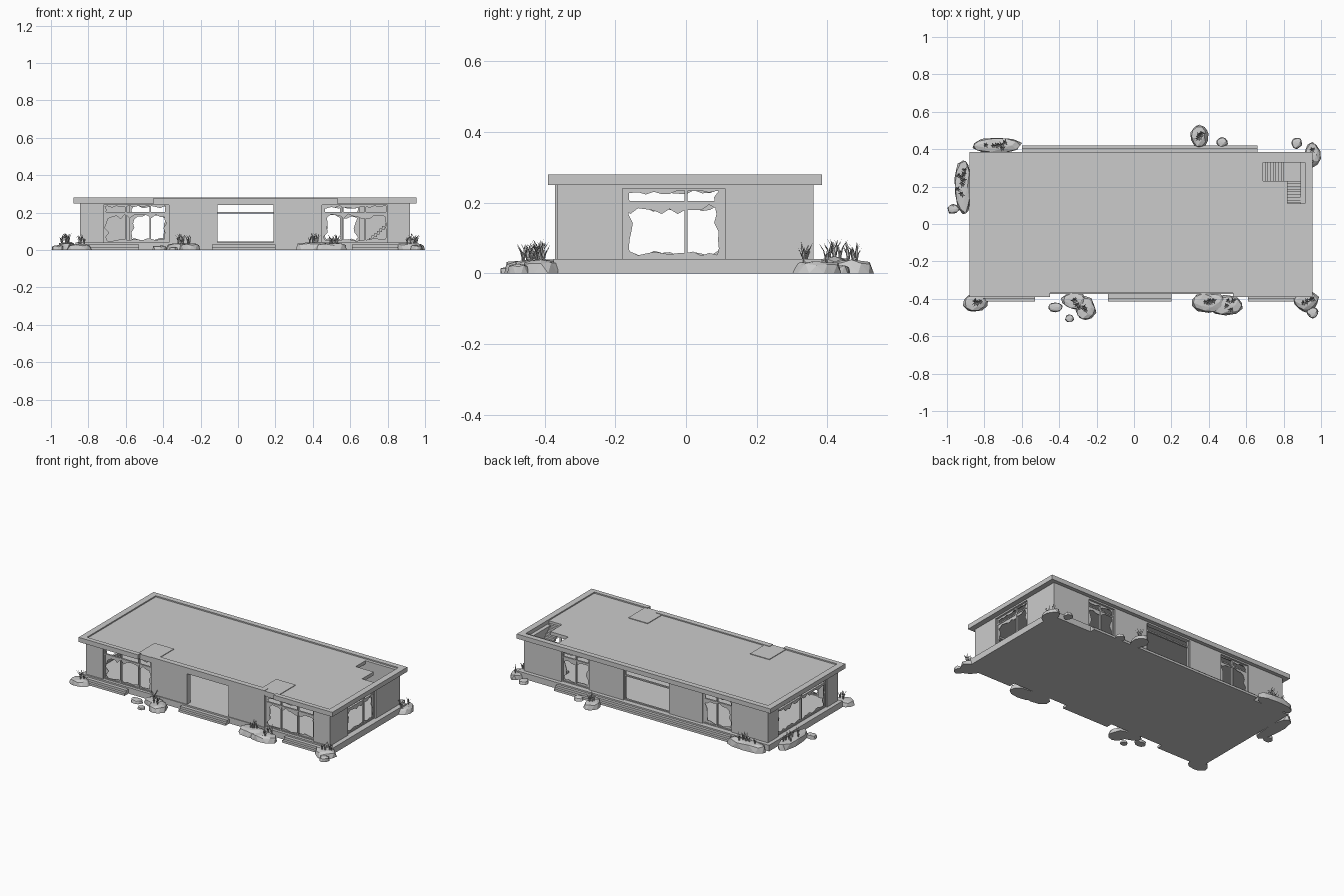
import bpy, bmesh, math, random
from mathutils import Vector, noise

if "Cube" in bpy.data.objects:
    bpy.data.objects.remove(bpy.data.objects["Cube"])

random.seed(7)


def mesh_object(name, bm):
    bmesh.ops.recalc_face_normals(bm, faces=bm.faces)
    me = bpy.data.meshes.new(name)
    bm.to_mesh(me)
    bm.free()
    ob = bpy.data.objects.new(name, me)
    bpy.context.collection.objects.link(ob)
    return ob


def boxes(name, items):
    """One object from several (x0, x1, y0, y1, z0, z1) blocks."""
    bm = bmesh.new()
    for x0, x1, y0, y1, z0, z1 in items:
        vs = bmesh.ops.create_cube(bm, size=1)["verts"]
        for v in vs:
            v.co = ((x0 + x1) / 2 + v.co.x * (x1 - x0),
                    (y0 + y1) / 2 + v.co.y * (y1 - y0),
                    (z0 + z1) / 2 + v.co.z * (z1 - z0))
    return mesh_object(name, bm)


def block(axis, a, b, p, q, z0, z1):
    """Block running a..b along axis, p..q across it."""
    return (a, b, p, q, z0, z1) if axis == "x" else (p, q, a, b, z0, z1)


def wall(name, axis, a, b, p, q, top, openings):
    items, u = [], a
    for s, e in openings:
        items += [block(axis, u, s, p, q, 0.04, top),
                  block(axis, s, e, p, q, 0.24, top)]
        u = e
    items.append(block(axis, u, b, p, q, 0.04, top))
    boxes(name, items)


def frame(name, axis, a, b, mid, posts, transom=0.2):
    """Window bars: sill, jambs, posts and transom."""
    p, q, t = mid - 0.006, mid + 0.006, 0.004
    items = [block(axis, a, b, p, q, transom - t, transom + t),
             block(axis, a, b, p, q, 0.04, 0.047)]
    for u in [a + t, b - t] + posts:
        items.append(block(axis, u - t, u + t, p, q, 0.04, 0.24))
    boxes(name, items)


def shards(name, axis, a, b, mid, transom=0.2):
    """Broken glass left around the panes."""
    bm = bmesh.new()

    def strip(s, e, inward, depth):
        s, e, inward = Vector(s), Vector(e), Vector(inward)
        n = max(4, int((e - s).length / 0.022))
        prev = None
        for i in range(n + 1):
            o = s.lerp(e, i / n)
            d = random.uniform(0.15, 1) * depth
            pair = []
            for c in (o, o + inward * d):
                pair.append(bm.verts.new((c.x, mid, c.y) if axis == "x" else (mid, c.x, c.y)))
            if prev:
                bm.faces.new((prev[0], pair[0], pair[1], prev[1]))
            prev = pair

    strip((a, 0.24), (b, 0.24), (0, -1), 0.018)
    strip((a, transom), (b, transom), (0, -1), 0.035)
    strip((a, 0.045), (b, 0.045), (0, 1), 0.02)
    strip((a, 0.045), (a, 0.24), (1, 0), 0.032)
    strip((b, 0.045), (b, 0.24), (-1, 0), 0.032)
    ob = mesh_object(name, bm)
    mod = ob.modifiers.new("thickness", "SOLIDIFY")
    mod.thickness = 0.004
    mod.offset = 0


# Floor slab and steps
boxes("floor_slab", [(-0.87, 0.95, -0.375, 0.385, 0.0, 0.04)])
steps = []
for x0, x1 in ((-0.82, -0.53), (-0.14, 0.20), (0.61, 0.92)):
    steps += [(x0, x1, -0.415, -0.37, 0, 0.015), (x0, x1, -0.398, -0.37, 0, 0.03)]
steps += [(-0.60, 0.66, 0.38, 0.42, 0, 0.015), (-0.60, 0.66, 0.38, 0.403, 0, 0.03)]
boxes("entry_steps", steps)

# Walls with openings
wall("left_wing_front_wall", "x", -0.845, -0.37, -0.365, -0.335, 0.255, [(-0.72, -0.37)])
wall("right_wing_front_wall", "x", 0.45, 0.92, -0.365, -0.335, 0.255, [(0.45, 0.80)])
wall("centre_front_wall", "x", -0.37, 0.45, -0.37, -0.335, 0.279, [(-0.11, 0.19)])
wall("back_wall", "x", -0.845, 0.92, 0.33, 0.36, 0.255,
     [(-0.58, -0.37), (-0.13, 0.20), (0.45, 0.65)])
wall("right_wall", "y", -0.335, 0.33, 0.89, 0.92, 0.255, [(-0.18, 0.11)])
wall("left_wall", "y", -0.335, 0.33, -0.845, -0.815, 0.255, [(-0.25, 0.25)])

# Window bars and broken glass
windows = [
    ("front_left", "x", -0.72, -0.37, -0.35, [-0.60, -0.47]),
    ("front_right", "x", 0.45, 0.80, -0.35, [0.56, 0.68]),
    ("back_left", "x", -0.58, -0.37, 0.345, [-0.47]),
    ("back_right", "x", 0.45, 0.65, 0.345, [0.55]),
    ("right", "y", -0.18, 0.11, 0.905, [0.0]),
    ("left", "y", -0.25, 0.25, -0.83, [0.0]),
]
for nm, ax, a, b, mid, posts in windows:
    frame(nm + "_window_bars", ax, a, b, mid, posts)
    shards(nm + "_broken_glass", ax, a, b, mid)
frame("back_centre_window_bars", "x", -0.13, 0.20, 0.345, [])

# Roof deck with a stairwell gap, rim, and the two roof patches
boxes("roof_deck", [
    (-0.845, 0.69, -0.365, 0.36, 0.25, 0.272),
    (0.69, 0.915, -0.365, 0.11, 0.25, 0.272),
    (0.69, 0.82, 0.11, 0.23, 0.25, 0.272),
    (0.69, 0.915, 0.33, 0.36, 0.25, 0.272)])
boxes("roof_rim", [
    (-0.88, 0.955, 0.35, 0.385, 0.25, 0.28),
    (-0.88, -0.84, -0.39, 0.35, 0.25, 0.28),
    (0.915, 0.955, -0.39, 0.35, 0.25, 0.28),
    (-0.84, -0.45, -0.39, -0.36, 0.25, 0.28),
    (0.53, 0.915, -0.39, -0.36, 0.25, 0.28)])
boxes("roof_patches", [(x, x + 0.14, -0.368, -0.19, 0.252, 0.276) for x in (-0.47, 0.41)])

# L-shaped stairs going down from the roof
stair = []
for i in range(8):
    z = 0.26 - i * 0.013
    y = 0.115 + i * 0.0144
    stair.append((0.82, 0.905, y, y + 0.0144, z - 0.02, z))
stair.append((0.80, 0.905, 0.23, 0.33, 0.13, 0.155))
for i in range(8):
    z = 0.142 - i * 0.013
    x = 0.80 - i * 0.0144
    stair.append((x - 0.0144, x, 0.23, 0.33, z - 0.02, z))
boxes("roof_stairs", stair)


# Rocks: x, y, half width, half depth, height, grass clumps
rocks = [
    (-0.73, 0.42, 0.14, 0.042, 0.05, 7), (-0.915, 0.20, 0.047, 0.145, 0.045, 8),
    (-0.967, 0.08, 0.032, 0.026, 0.028, 0), (0.35, 0.468, 0.05, 0.062, 0.04, 4),
    (0.47, 0.437, 0.03, 0.027, 0.025, 0), (0.87, 0.432, 0.03, 0.03, 0.025, 0),
    (0.955, 0.37, 0.044, 0.066, 0.035, 4), (-0.85, -0.42, 0.065, 0.05, 0.035, 4),
    (-0.42, -0.445, 0.038, 0.026, 0.025, 0), (-0.345, -0.505, 0.024, 0.02, 0.018, 0),
    (-0.32, -0.41, 0.07, 0.045, 0.04, 3), (-0.26, -0.45, 0.055, 0.065, 0.038, 3),
    (0.40, -0.42, 0.10, 0.055, 0.045, 5), (0.49, -0.435, 0.095, 0.055, 0.04, 4),
    (0.92, -0.41, 0.066, 0.06, 0.04, 4), (0.955, -0.475, 0.032, 0.03, 0.028, 0),
]


def rock(name, x, y, rx, ry, h):
    bm = bmesh.new()
    bmesh.ops.create_icosphere(bm, subdivisions=2, radius=1)
    for v in bm.verts:
        k = 1 + 0.22 * noise.noise(v.co * 1.3 + Vector((x * 9, y * 9, 3)))
        c = v.co * k
        z = min(max(c.z * 1.5, 0), 0.92 + 0.12 * noise.noise(v.co * 2))
        v.co = (x + c.x * rx, y + c.y * ry, z * h)
    bmesh.ops.remove_doubles(bm, verts=bm.verts, dist=0.0005)
    mesh_object(name, bm)


def grass(name, x, y, rx, ry, h, clumps):
    """Clumps of thin bent blades."""
    bm = bmesh.new()
    for _ in range(clumps):
        t, r = random.uniform(0, math.tau), random.uniform(0, 0.65)
        base = Vector((x + rx * r * math.cos(t), y + ry * r * math.sin(t), h * 0.8))
        for i in range(6):
            a = i * math.tau / 6 + random.uniform(-0.4, 0.4)
            out = Vector((math.cos(a), math.sin(a), 0))
            side = Vector((-out.y, out.x, 0)) * 0.004
            ln = random.uniform(0.025, 0.06)
            up = Vector((0, 0, 1))
            mid = base + out * ln * 0.15 + up * ln * 0.6
            tip = base + out * ln * 0.42 + up * ln
            v = [bm.verts.new(c) for c in (base - side, base + side, mid + side * 0.8,
                                           mid - side * 0.8, tip)]
            bm.faces.new(v[:4])
            bm.faces.new((v[3], v[2], v[4]))
    mesh_object(name, bm)


for i, (x, y, rx, ry, h, n) in enumerate(rocks):
    rock(f"rock_{i}", x, y, rx, ry, h)
    if n:
        grass(f"grass_{i}", x, y, rx, ry, h, n)
